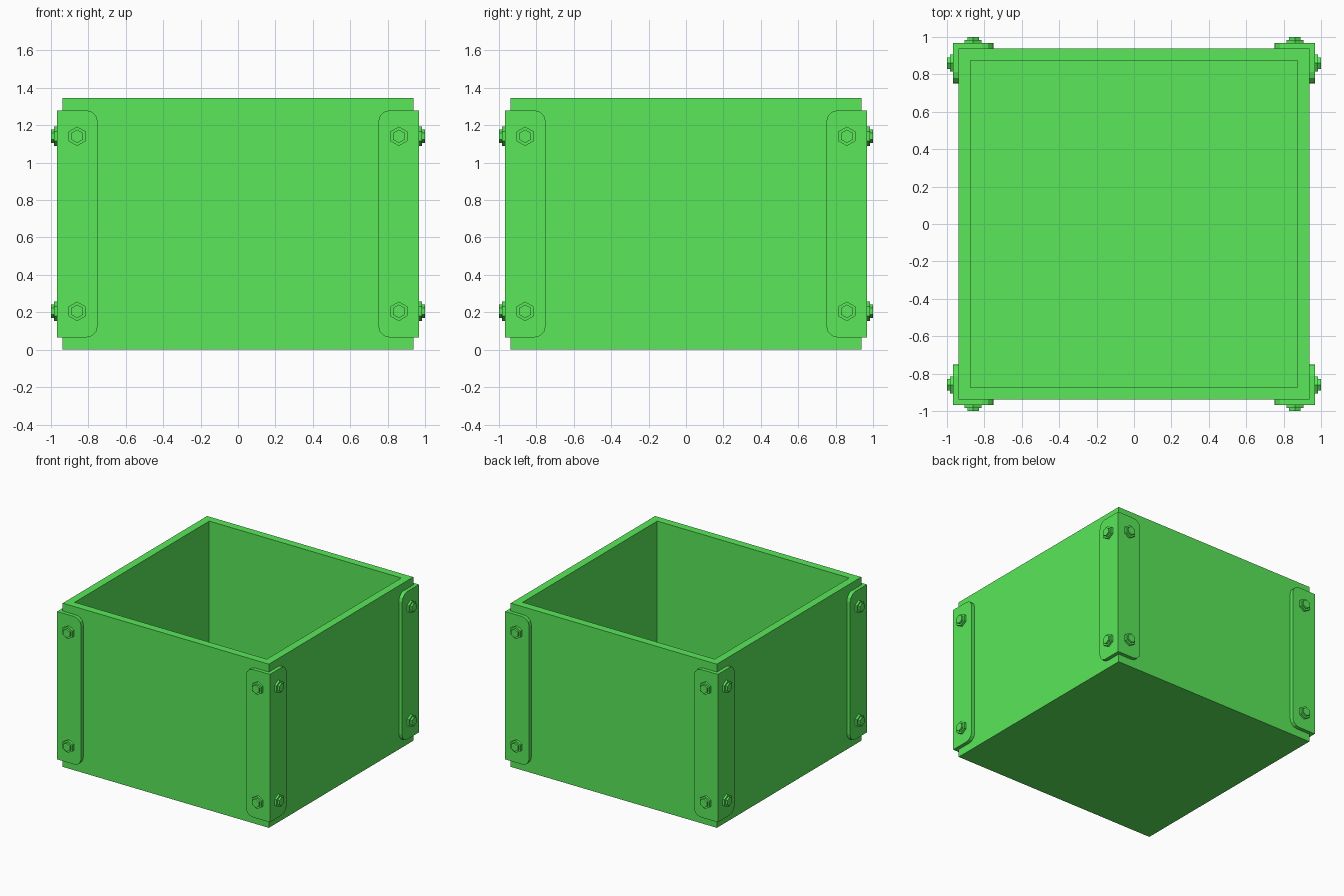
import bpy, bmesh
from math import pi, cos, sin
from mathutils import Matrix, Vector

if "Cube" in bpy.data.objects:
    bpy.data.objects.remove(bpy.data.objects["Cube"])

HALF, INNER, HEIGHT = 0.937, 0.873, 1.345   # box
WALL = HALF - INNER
OUT, TIP = 0.967, 0.75                      # bracket outer face and free edge
LOW, HIGH = 0.065, 1.28                     # bracket bottom and top
BOLT = 0.86                                 # bolt distance from the middle

green = bpy.data.materials.new("bright green")
green.use_nodes = True
COLOUR = (0.1, 0.8, 0.1, 1)
green.diffuse_color = COLOUR
green.node_tree.nodes["Principled BSDF"].inputs["Base Color"].default_value = COLOUR


def finish(bm, name):
    bmesh.ops.recalc_face_normals(bm, faces=bm.faces)
    mesh = bpy.data.meshes.new(name)
    bm.to_mesh(mesh)
    bm.free()
    mesh.materials.append(green)
    obj = bpy.data.objects.new(name, mesh)
    bpy.context.collection.objects.link(obj)


def prism(bm, points, depth):
    """Extrude a flat outline along its local z."""
    face = bm.faces.new([bm.verts.new(p) for p in points])
    result = bmesh.ops.extrude_face_region(bm, geom=[face])
    verts = [v for v in result["geom"] if isinstance(v, bmesh.types.BMVert)]
    bmesh.ops.translate(bm, verts=verts, vec=(0, 0, depth))


# Open box with a hollowed top
bm = bmesh.new()
bmesh.ops.create_cube(bm, size=1, matrix=Matrix.Translation((0, 0, HEIGHT / 2))
                      @ Matrix.Diagonal((2 * HALF, 2 * HALF, HEIGHT, 1)))
top = max(bm.faces, key=lambda f: f.calc_center_median().z)
bmesh.ops.inset_region(bm, faces=[top], thickness=WALL, use_even_offset=True)
result = bmesh.ops.extrude_face_region(bm, geom=[top])
inner = [v for v in result["geom"] if isinstance(v, bmesh.types.BMVert)]
bmesh.ops.translate(bm, verts=inner, vec=(0, 0, WALL - HEIGHT))
if top.is_valid:
    bmesh.ops.delete(bm, geom=[top], context="FACES_ONLY")
finish(bm, "open_box")


def make_bracket(name, turn):
    """L-shaped corner plate with rounded free corners."""
    bm = bmesh.new()
    outline = [(TIP, HALF), (HALF, HALF), (HALF, TIP), (OUT, TIP), (OUT, OUT), (TIP, OUT)]
    prism(bm, [(x, y, LOW) for x, y in outline], HIGH - LOW)
    corners = []
    for e in bm.edges:
        a, b = (v.co for v in e.verts)
        at_tip = any(abs(a[i] - TIP) < 1e-4 and abs(b[i] - TIP) < 1e-4 for i in (0, 1))
        if at_tip and abs(a.z - b.z) < 1e-4:
            corners.append(e)
    bmesh.ops.bevel(bm, geom=corners, offset=0.062, segments=3, profile=0.5,
                    affect="EDGES")
    bm.transform(turn)
    finish(bm, name)


def make_bolt(name, matrix):
    """Hexagonal nut with a smaller hexagonal end."""
    bm = bmesh.new()
    for radius, start, end in ((0.052, OUT, 0.985), (0.036, 0.985, 1.0)):
        ring = [(radius * cos(k * pi / 3), radius * sin(k * pi / 3), start)
                for k in range(6)]
        prism(bm, ring, end - start)
    bm.transform(matrix)
    finish(bm, name)


# Four brackets, and four bolts on each side of the box
SIDES = ("back", "left", "front", "right")
CORNERS = ("back_left", "back_right", "front_right", "front_left")
# Local z points out of the back (+y), local x points up
outward = Matrix(((0, 1, 0, 0), (0, 0, 1, 0), (1, 0, 0, 0), (0, 0, 0, 1)))
for i in range(4):
    turn = Matrix.Rotation(i * pi / 2, 4, "Z")
    make_bracket(CORNERS[i] + "_bracket", turn)
    side_turn = Matrix.Rotation(-i * pi / 2, 4, "Z")
    for x, end in ((-BOLT, "a"), (BOLT, "b")):
        for z, level in ((0.205, "lower"), (1.141, "upper")):
            place = Matrix.Translation(Vector((x, 0, z)))
            make_bolt(f"{SIDES[i]}_{level}_bolt_{end}", side_turn @ place @ outward)
